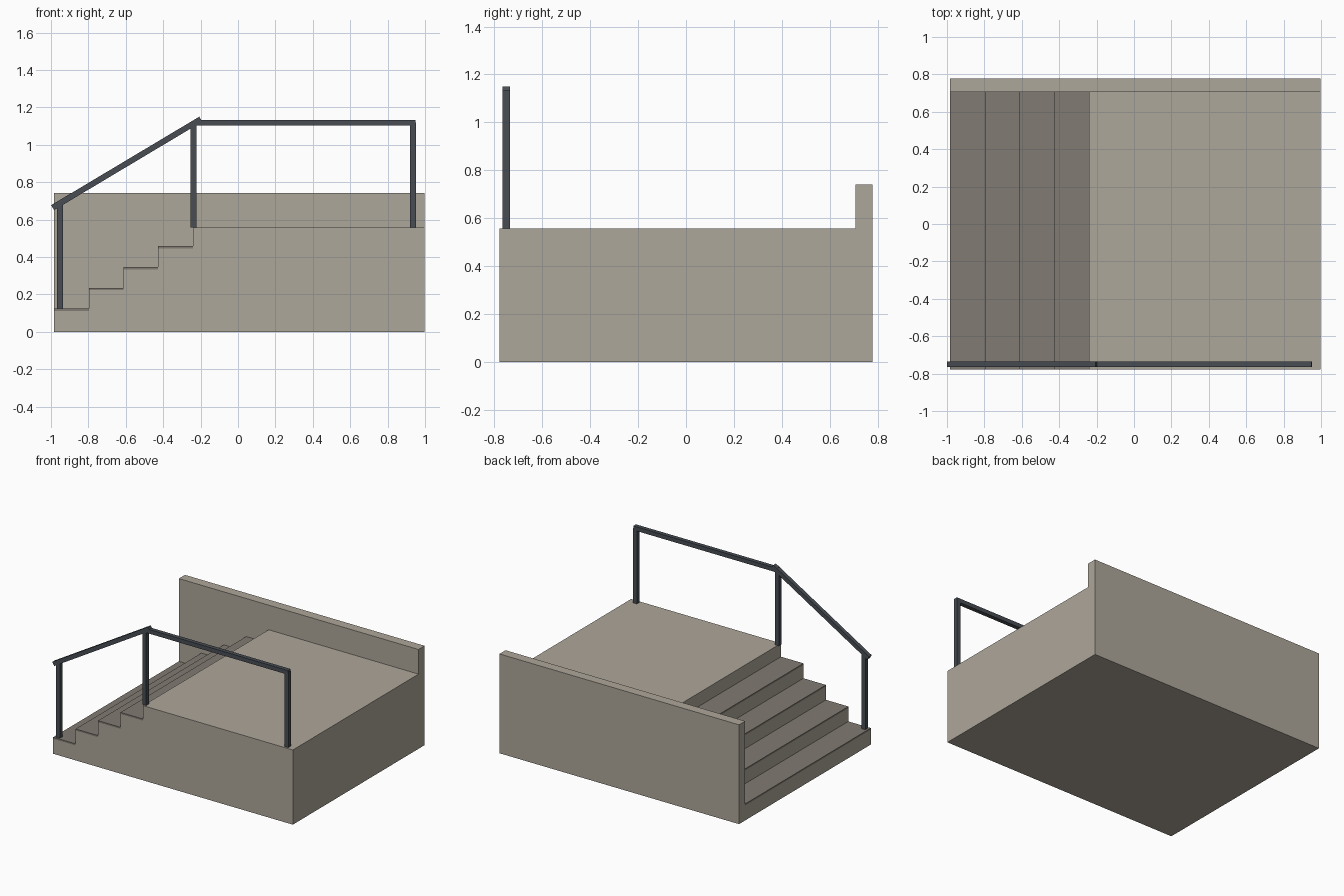
import bpy
import bmesh
from math import atan2
from mathutils import Matrix, Vector

cube = bpy.data.objects.get("Cube")
if cube:
    bpy.data.objects.remove(cube, do_unlink=True)


def material(name, rgb):
    mat = bpy.data.materials.new(name)
    mat.use_nodes = True
    color = (*rgb, 1)
    mat.diffuse_color = color
    mat.node_tree.nodes["Principled BSDF"].inputs["Base Color"].default_value = color
    return mat


concrete = material("concrete", (0.42, 0.385, 0.325))
tread_stone = material("tread stone", (0.22, 0.198, 0.17))
metal = material("dark metal", (0.065, 0.075, 0.087))


def finish(name, bm, mat):
    bmesh.ops.recalc_face_normals(bm, faces=bm.faces)
    mesh = bpy.data.meshes.new(name)
    bm.to_mesh(mesh)
    bm.free()
    mesh.materials.append(mat)
    obj = bpy.data.objects.new(name, mesh)
    bpy.context.collection.objects.link(obj)
    return obj


def box(name, lo, hi, mat):
    lo, hi = Vector(lo), Vector(hi)
    bm = bmesh.new()
    bmesh.ops.create_cube(bm, size=1, matrix=Matrix.Translation((lo + hi) / 2)
                          @ Matrix.Diagonal((*(hi - lo), 1)))
    return finish(name, bm, mat)


def bar(name, start, end, width, mat):
    """Square bar between two (x, z) points in the railing plane."""
    a = Vector((start[0], RAIL_Y, start[1]))
    b = Vector((end[0], RAIL_Y, end[1]))
    d = b - a
    bm = bmesh.new()
    bmesh.ops.create_cube(bm, size=1, matrix=Matrix.Translation((a + b) / 2)
                          @ Matrix.Rotation(-atan2(d.z, d.x), 4, 'Y')
                          @ Matrix.Diagonal((d.length, width, width, 1)))
    return finish(name, bm, mat)


LEFT, RIGHT = -0.983, 0.998
FRONT, BACK, WALL = -0.778, 0.778, 0.706
TOP, RISE, RUN, STEPS = 0.558, 0.1115, 0.1855, 4
TREAD = 0.012
RAIL_Y, BAR = -0.75, 0.031

# Stepped block with landing, extruded from its side profile
profile = [(RIGHT, 0), (LEFT, 0)]
for i in range(STEPS):
    z = RISE * (i + 1)
    profile += [(LEFT + RUN * i, z), (LEFT + RUN * (i + 1), z)]
profile += [(LEFT + RUN * STEPS, TOP), (RIGHT, TOP)]
bm = bmesh.new()
face = bm.faces.new([bm.verts.new((x, FRONT, z)) for x, z in profile])
ext = bmesh.ops.extrude_face_region(bm, geom=[face])
moved = [v for v in ext["geom"] if isinstance(v, bmesh.types.BMVert)]
bmesh.ops.translate(bm, verts=moved, vec=(0, WALL - FRONT, 0))
finish("stepped_base", bm, concrete)

# Side wall along the back
box("back_wall", (LEFT, WALL, 0), (RIGHT, BACK, 0.742), concrete)

# Tread slabs
for i in range(STEPS):
    x, z = LEFT + RUN * i, RISE * (i + 1)
    box(f"tread_{i + 1}", (x, FRONT, z), (x + RUN, WALL, z + TREAD), tread_stone)

# Railing posts and handrails
bar("lower_post", (-0.952, RISE + TREAD), (-0.952, 0.68), BAR, metal)
bar("middle_post", (-0.238, TOP), (-0.238, 1.118), BAR, metal)
bar("end_post", (0.936, TOP), (0.936, 1.118), BAR, metal)
bar("landing_handrail", (-0.238, 1.118), (0.95, 1.118), BAR, metal)
bar("stair_handrail", (-0.991, 0.664), (-0.199, 1.137), BAR, metal)
